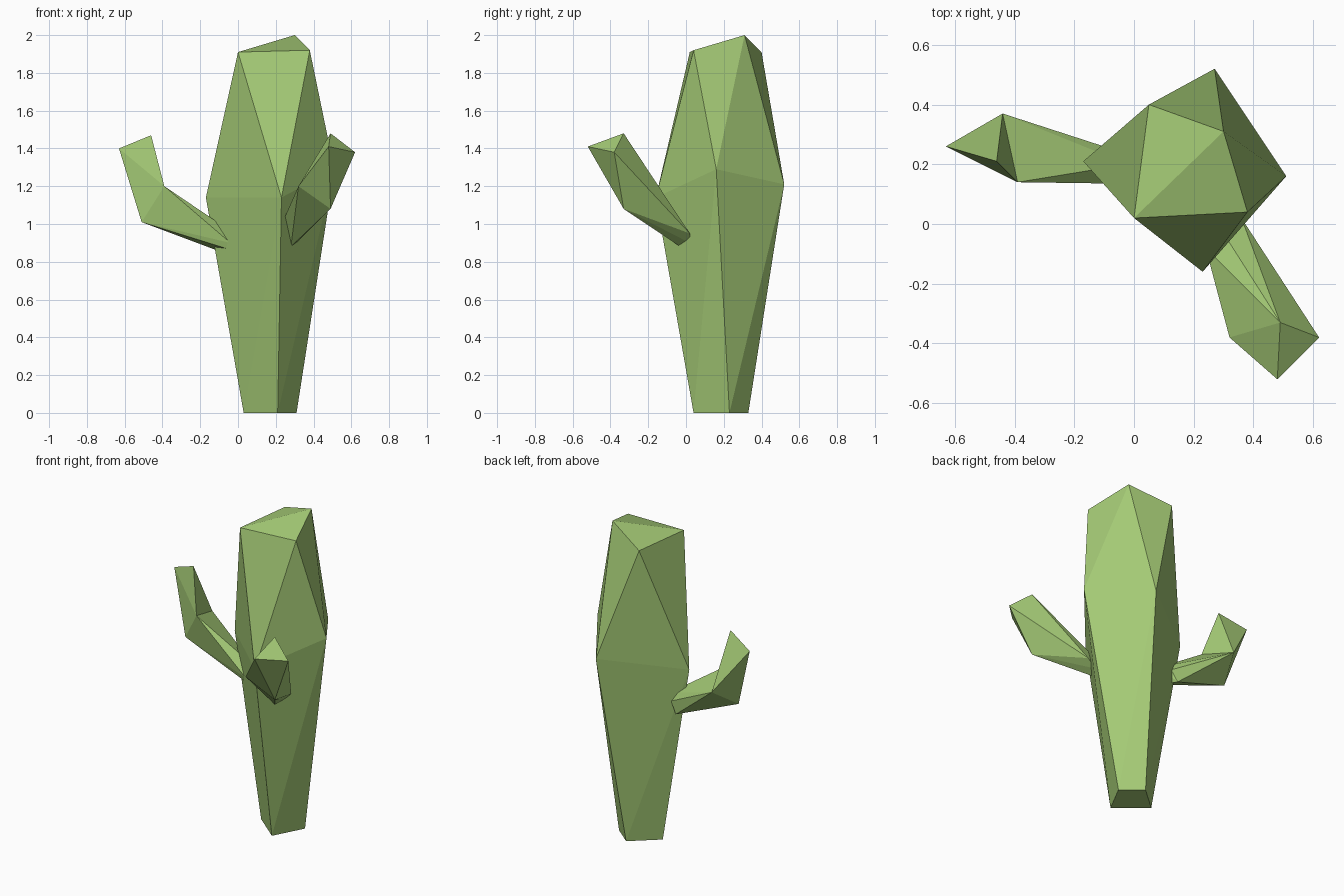
import bpy, bmesh

if "Cube" in bpy.data.objects:
    bpy.data.objects.remove(bpy.data.objects["Cube"])

green = bpy.data.materials.new("cactus green")
green.diffuse_color = (0.376, 0.597, 0.181, 1)
green.use_nodes = True
green.node_tree.nodes["Principled BSDF"].inputs["Base Color"].default_value = green.diffuse_color


def build(name, *segments):
    """Faceted part made of one convex hull per segment of cross-sections."""
    bm = bmesh.new()
    for pts in segments:
        verts = [bm.verts.new(p) for p in pts]
        res = bmesh.ops.convex_hull(bm, input=verts)
        loose = {g for g in res["geom_interior"] + res["geom_unused"]
                 if isinstance(g, bmesh.types.BMVert) and not g.link_faces}
        bmesh.ops.delete(bm, geom=list(loose), context='VERTS')
    bmesh.ops.recalc_face_normals(bm, faces=bm.faces[:])
    me = bpy.data.meshes.new(name)
    bm.to_mesh(me)
    bm.free()
    me.materials.append(green)
    ob = bpy.data.objects.new(name, me)
    bpy.context.collection.objects.link(ob)
    return ob


# Trunk: narrow foot, wide middle, twisted slanted top
foot = [(.03, .19, 0), (.21, .04, 0), (.31, .23, 0), (.19, .33, 0)]
middle = [(-.17, .21, 1.14), (.23, -.16, 1.14), (.51, .16, 1.29), (.27, .52, 1.21)]
top = [(0, .02, 1.91), (.38, .04, 1.92), (.30, .31, 2.0), (.05, .40, 1.91)]
build("trunk", foot + middle + top)

# Left arm: bent at the elbow, ending in a sharp edge
root = [(-.04, .135, .90), (-.02, .20, .95), (-.07, .25, .93), (-.11, .26, .86), (-.06, .15, .87)]
elbow = [(-.39, .14, 1.20), (-.44, .37, 1.13), (-.51, .20, 1.01)]
tip = [(-.63, .26, 1.40), (-.46, .21, 1.47)]
build("left_arm", root + elbow, elbow + tip)

# Right arm: stubby, pointing forward and up
root = [(.28, 0, .98), (.36, .02, .95), (.28, -.03, .88), (.24, -.08, 1.02), (.31, .02, .90)]
elbow = [(.32, -.38, 1.20), (.49, -.33, 1.08)]
tip = [(.62, -.38, 1.38), (.48, -.52, 1.41), (.49, -.33, 1.48)]
build("right_arm", root + elbow + tip)
